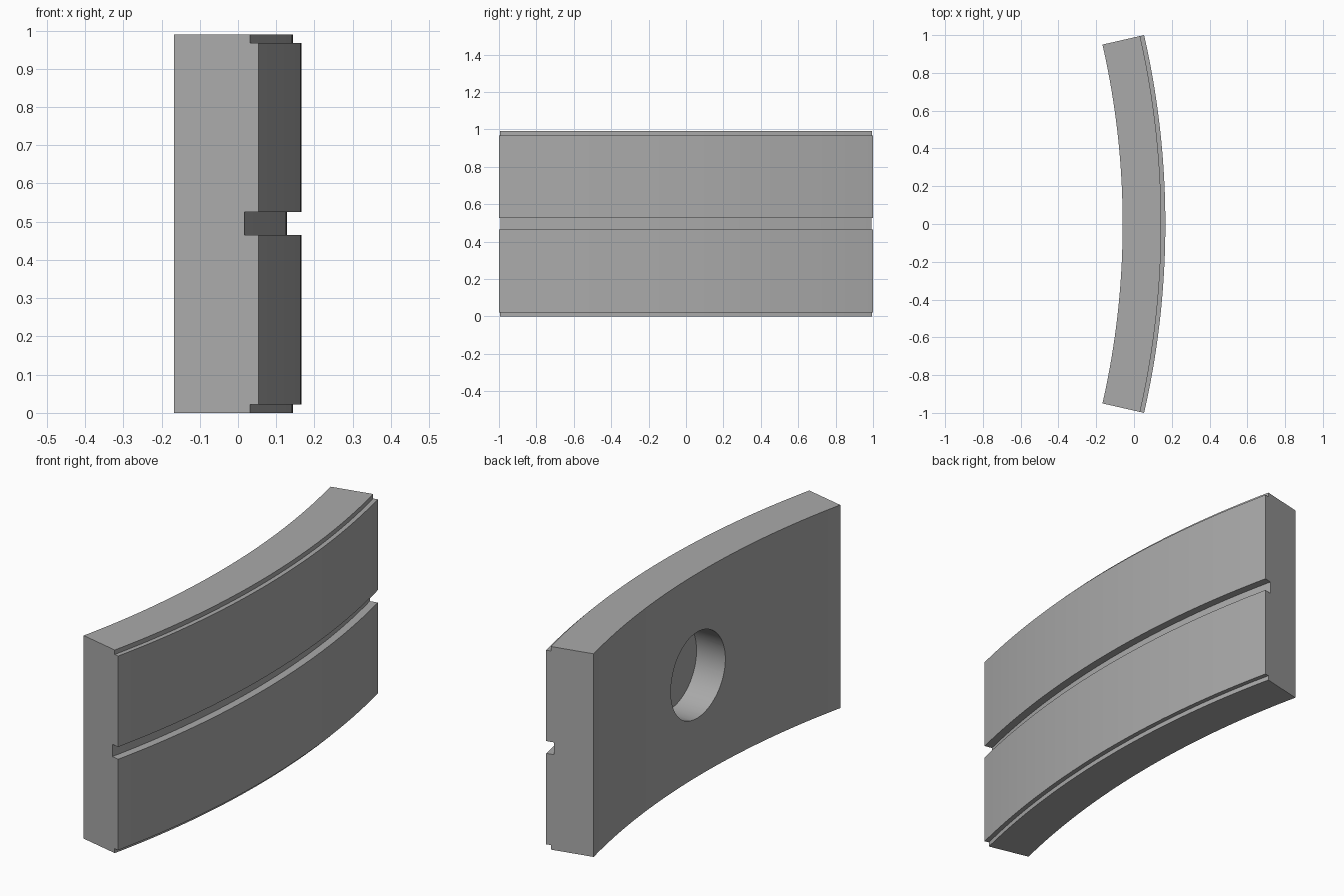
import bpy, bmesh, math

cube = bpy.data.objects.get("Cube")
if cube:
    bpy.data.objects.remove(cube, do_unlink=True)

grey = bpy.data.materials.new("plain_grey")
grey.use_nodes = True
colour = (0.4, 0.4, 0.4, 1)
grey.diffuse_color = colour
grey.node_tree.nodes["Principled BSDF"].inputs["Base Color"].default_value = colour

# Main dimensions
OUTER, THICK, HEIGHT = 4.5, 0.226, 0.99
OUTER_X = 0.166                       # outermost point of the convex face
HALF_ANGLE = math.asin(1 / OUTER)
STEPS = 48
LIP, LIP_H = 0.022, 0.022             # rebate along top and bottom edges
GROOVE, GROOVE_H = 0.038, 0.03        # centre groove depth and half height

# Half cross-section (depth from the outer face, z), mirrored about mid height
mid = HEIGHT / 2
lower = [(THICK, 0), (LIP, 0), (LIP, LIP_H), (0, LIP_H),
         (0, mid - GROOVE_H), (GROOVE, mid - GROOVE_H)]
profile = lower + [(d, HEIGHT - z) for d, z in reversed(lower)]

# Sweep the section along the arc
bm = bmesh.new()
rings = []
for i in range(STEPS + 1):
    a = HALF_ANGLE * (2 * i / STEPS - 1)
    rings.append([bm.verts.new(((OUTER - d) * math.cos(a) - OUTER + OUTER_X,
                                (OUTER - d) * math.sin(a), z)) for d, z in profile])
n = len(profile)
for r0, r1 in zip(rings, rings[1:]):
    for j in range(n):
        k = (j + 1) % n
        bm.faces.new((r0[j], r0[k], r1[k], r1[j]))
bm.faces.new(rings[0])
bm.faces.new(rings[-1])
bmesh.ops.recalc_face_normals(bm, faces=bm.faces)
mesh = bpy.data.meshes.new("curved_segment")
bm.to_mesh(mesh)
bm.free()
mesh.materials.append(grey)
segment = bpy.data.objects.new("curved_segment", mesh)
bpy.context.collection.objects.link(segment)

# Blind round hole in the concave face
hole_end, hole_len = 0.09, 0.4
bpy.ops.mesh.primitive_cylinder_add(vertices=64, radius=0.21, depth=hole_len,
                                    location=(hole_end - hole_len / 2, 0, mid),
                                    rotation=(0, math.pi / 2, 0))
cutter = bpy.context.object
cutter.name = "hole_cutter"
cutter.data.materials.append(grey)

bpy.ops.object.select_all(action='DESELECT')
bpy.context.view_layer.objects.active = segment
segment.select_set(True)
cut = segment.modifiers.new("hole", 'BOOLEAN')
cut.operation = 'DIFFERENCE'
cut.solver = 'EXACT'
cut.object = cutter
bpy.ops.object.modifier_apply(modifier=cut.name)
bpy.data.objects.remove(cutter, do_unlink=True)
bpy.ops.object.shade_smooth_by_angle(angle=math.radians(30))
